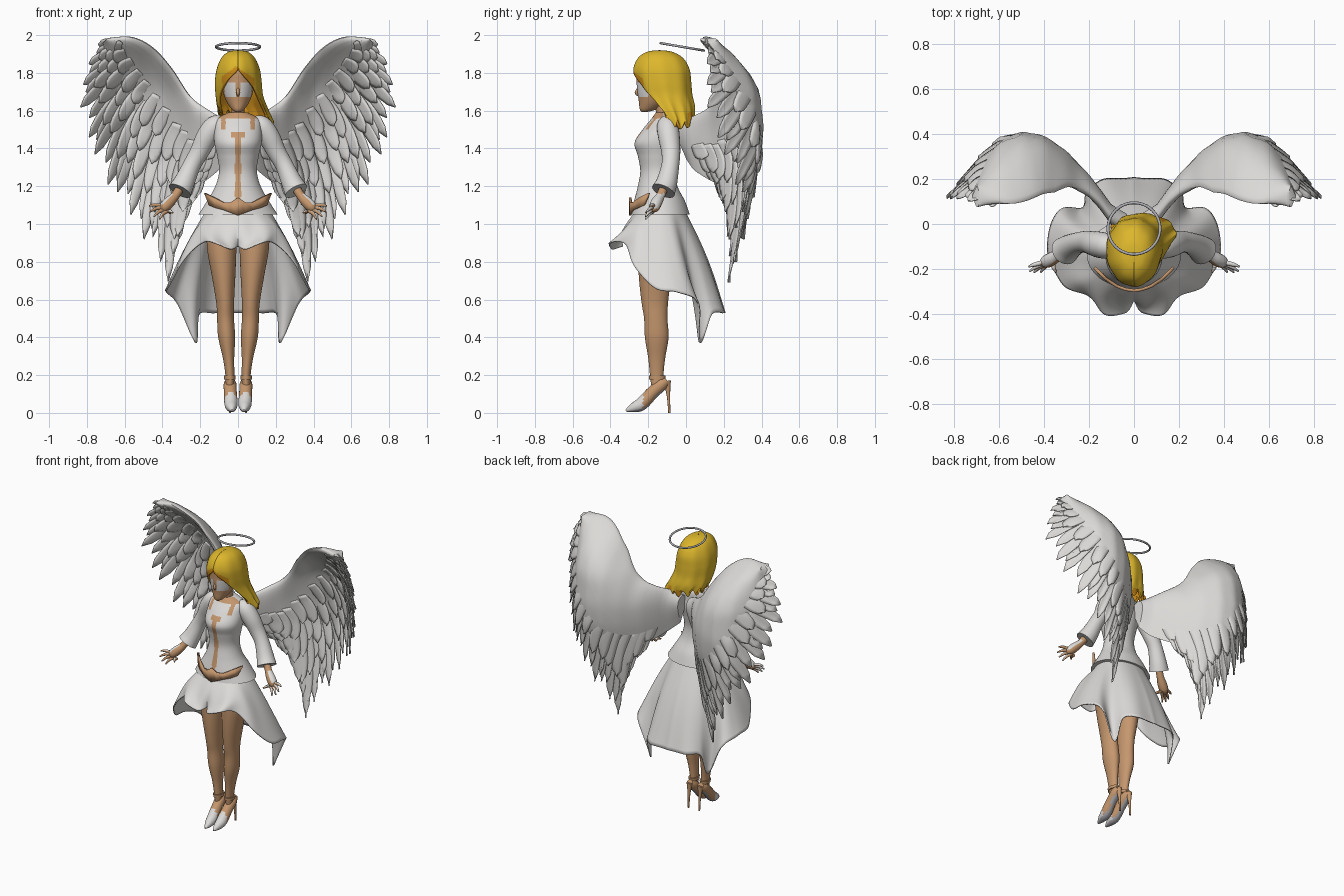
import bpy, bmesh, math
from mathutils import Vector

if "Cube" in bpy.data.objects:
    bpy.data.objects.remove(bpy.data.objects["Cube"])


def material(name, r, g, b):
    m = bpy.data.materials.new(name)
    m.diffuse_color = (r, g, b, 1)
    m.use_nodes = True
    m.node_tree.nodes["Principled BSDF"].inputs["Base Color"].default_value = m.diffuse_color
    return m


WHITE = material("white cloth", 0.72, 0.71, 0.69)
FEATHER = material("feather white", 0.71, 0.7, 0.68)
SKIN = material("skin tan", 0.56, 0.31, 0.155)
GOLD = material("hair gold", 0.72, 0.47, 0.025)
AMBER = material("hair amber", 0.62, 0.27, 0.01)
GREY = material("halo grey", 0.42, 0.42, 0.45)


def make(name, verts, faces, mats, rule=None, thick=0, inner=0, angle=50):
    """Mesh object with smooth shading, optional face colour rule and thickness."""
    me = bpy.data.meshes.new(name)
    me.from_pydata([tuple(v) for v in verts], [], faces)
    bm = bmesh.new()
    bm.from_mesh(me)
    bmesh.ops.recalc_face_normals(bm, faces=bm.faces)
    bm.to_mesh(me)
    bm.free()
    for m in mats:
        me.materials.append(m)
    if rule:
        for p in me.polygons:
            p.material_index = rule(p.center, p.normal)
    ob = bpy.data.objects.new(name, me)
    bpy.context.collection.objects.link(ob)
    if thick:
        mod = ob.modifiers.new("thickness", 'SOLIDIFY')
        mod.thickness = thick
        mod.material_offset = inner
        mod.material_offset_rim = inner
    bpy.ops.object.select_all(action='DESELECT')
    ob.select_set(True)
    bpy.context.view_layer.objects.active = ob
    bpy.ops.object.shade_smooth_by_angle(angle=math.radians(angle))
    return ob


def spline(pts, t):
    """Catmull-Rom point at t in 0..1 through tuples of any size."""
    n = len(pts) - 1
    f = min(max(t, 0), 1) * n
    i = min(int(f), n - 1)
    f -= i
    a, b, c, d = (pts[min(max(i + k, 0), n)] for k in (-1, 0, 1, 2))
    return [0.5 * (2 * q + (r - p) * f + (2 * p - 5 * q + 4 * r - s) * f * f
                   + (3 * q - p - 3 * r + s) * f ** 3) for p, q, r, s in zip(a, b, c, d)]


def lookup(table, x):
    """Piecewise linear value from (x, value) pairs."""
    if x <= table[0][0]:
        return table[0][1]
    for (a, p), (b, q) in zip(table, table[1:]):
        if x <= b:
            return p + (q - p) * (x - a) / (b - a)
    return table[-1][1]


def grid(rows, closed=True, caps=True):
    n, m = len(rows), len(rows[0])
    faces = [(i * m + j, i * m + (j + 1) % m, (i + 1) * m + (j + 1) % m, (i + 1) * m + j)
             for i in range(n - 1) for j in range(m if closed else m - 1)]
    if caps:
        faces += [tuple(range(m)), tuple(range((n - 1) * m, n * m))]
    return [v for r in rows for v in r], faces


def loft(name, rings, mats, rows=30, cols=32, rule=None):
    """Stack of horizontal ellipses given as (x, y, z, rx, ry)."""
    out = []
    for i in range(rows + 1):
        x, y, z, rx, ry = spline(rings, i / rows)
        out.append([(x + rx * math.sin(2 * math.pi * (j + .5) / cols),
                     y - ry * math.cos(2 * math.pi * (j + .5) / cols), z) for j in range(cols)])
    return make(name, *grid(out), mats, rule)


def tube(name, path, mats, rows=16, cols=16, rule=None):
    """Round tube through (x, y, z, radius) points."""
    pts = [spline(path, i / rows) for i in range(rows + 1)]
    out = []
    for i, p in enumerate(pts):
        t = (Vector(pts[min(i + 1, rows)][:3]) - Vector(pts[max(i - 1, 0)][:3])).normalized()
        u = t.cross(Vector((0.3, 1, 0.1))).normalized()
        w = t.cross(u)
        out.append([Vector(p[:3]) + abs(p[3]) * (u * math.cos(a) + w * math.sin(a))
                    for a in (2 * math.pi * j / cols for j in range(cols))])
    return make(name, *grid(out), mats, rule)


def side(s, pts):
    return [(s * p[0],) + tuple(p[1:]) for p in pts]


# Bodice with painted centre strip and neckline trim
def bodice_rule(c, n):
    x = abs(c.x)
    if c.y > -0.12:
        return 0
    strip = x < 0.016 and 1.1 < c.z < 1.48
    bar = x < 0.037 and 1.46 < c.z < 1.487
    trim = 0.066 < x < 0.09 and c.z > 1.5
    return 1 if strip or bar or trim or c.z > 1.558 else 0


loft("bodice", [(0, -.135, 1.05, .21, .155), (0, -.14, 1.12, .165, .135), (0, -.15, 1.2, .12, .105),
                (0, -.15, 1.28, .1, .092), (0, -.15, 1.36, .11, .105), (0, -.15, 1.43, .125, .122),
                (0, -.13, 1.5, .125, .1), (0, -.11, 1.555, .115, .075), (0, -.11, 1.59, .05, .05)],
     [WHITE, SKIN], 80, 120, bodice_rule)
loft("neck", [(0, -.11, 1.53, .055, .05), (0, -.12, 1.59, .036, .038), (0, -.14, 1.67, .038, .045)], [SKIN])

# Head with pale eye area
loft("head", [(0, -.222, 1.592, .012, .012), (0, -.2, 1.608, .034, .045), (0, -.17, 1.65, .062, .08),
              (0, -.155, 1.7, .08, .102), (0, -.15, 1.76, .088, .112), (0, -.145, 1.82, .085, .11),
              (0, -.14, 1.89, .03, .04)], [SKIN, WHITE], 44, 64,
     lambda c, n: 1 if c.y < -.2 and 1.672 < c.z < 1.745 and .011 < abs(c.x) < .07 else 0)
tube("nose", [(0, -.25, 1.725, .005), (0, -.262, 1.695, .01), (0, -.25, 1.678, .004)], [SKIN], 6, 8)

# Hair: a shell open at the face, leaning to one side below
HAIR = [(0, -.14, 1.92, .004, .004, 3.14), (0, -.14, 1.912, .05, .065, 3.14), (0, -.135, 1.88, .088, .118, 3.14),
        (0, -.13, 1.82, .114, .148, 3.14), (0, -.12, 1.75, .124, .147, 2.62), (.005, -.105, 1.68, .126, .138, 2.2),
        (.022, -.075, 1.61, .135, .122, 2.05), (.045, -.045, 1.545, .142, .09, 1.9)]
rows = []
for i in range(49):
    x, y, z, rx, ry, A = spline(HAIR, i / 48)
    A = min(A, 3.14)
    row = []
    for j in range(81):
        a = A * (j / 40 - 1)
        k = 1 + .025 * math.sin(a * 9) * i / 48
        drop = (i / 48) ** 6 * (.02 * math.sin(a * 13) - .03 * math.sin(a) + .008)
        row.append((x + rx * k * math.sin(a), y + ry * k * math.cos(a), z + drop))
    rows.append(row)
make("hair", *grid(rows, False, False), [GOLD, AMBER],
     lambda c, n: 1 if (c.z < 1.59 and math.sin(c.x * 70 + c.z * 20) > 0)
     or (c.z < 1.835 - .7 * abs(c.x + .01) and c.y < -.225) else 0, .014, 1)

# Halo
bpy.ops.mesh.primitive_torus_add(major_radius=.116, minor_radius=.0065, major_segments=64, minor_segments=10,
                                 location=(0, -.02, 1.938), rotation=(-.17, 0, 0))
halo = bpy.context.object
halo.name = "halo"
halo.data.materials.append(GREY)
bpy.ops.object.shade_smooth_by_angle(angle=math.radians(60))

# Skirt: waist ellipse blended through a bell to a hem that is short in front and long behind
HEM = [(0, -.34, .88), (.04, -.4, .87), (.13, -.4, .905), (.21, -.32, .89), (.32, -.27, .77), (.375, -.16, .66),
       (.385, -.04, .64), (.32, .07, .58), (.225, .075, .37), (.215, .14, .52), (.13, .2, .53), (0, .21, .53)]
rows = []
for i in range(25):
    v = i / 24
    row = []
    for j in range(144):
        u = j / 72 if j <= 72 else 2 - j / 72
        s = 1 if j <= 72 else -1
        d = Vector((math.sin(math.pi * u), -math.cos(math.pi * u), 0))
        hem = Vector(spline(HEM, u))
        bell = Vector((.37 * d.x, -.1 + .29 * d.y, hem.z))
        p = Vector((.17 * d.x, -.135 + .13 * d.y, 1.07)).lerp(bell.lerp(hem, v * v), v)
        p += d * ((.008 + .018 * u) * math.sin(math.pi * v) + .004 * v * math.sin(u * 44))
        row.append((s * p.x, p.y, p.z))
    rows.append(row)
make("skirt", *grid(rows, True, False), [WHITE], thick=.008)

# Winged belt ornament, bent around the hips
UP = [(-.18, 1.165), (-.13, 1.14), (-.08, 1.115), (-.04, 1.115), (0, 1.14)]
LOW = [(-.155, 1.1), (-.12, 1.085), (-.08, 1.075), (-.04, 1.06), (0, 1.045)]
UP, LOW = [a + [(-x, z) for x, z in a[-2::-1]] for a in (UP, LOW)]
make("belt_ornament", *grid([[(x, -.303 + 3.2 * x * x, z) for x, z in r] for r in (UP, LOW)], False, False),
     [SKIN], thick=.014)

# Wing surface depth, forward curl and outlines, in x and z
DEPTH = [(0, -.02), (.1, .04), (.2, .18), (.3, .285), (.4, .36), (.5, .39), (.6, .37), (.7, .28), (.83, .13)]
CUP = [(.65, .65), (.8, .72), (1.1, .88), (1.35, 1), (1.5, 1), (1.7, .9), (1.8, .77), (1.9, .6), (2, .38)]
CURL = [(.15, 0), (.25, .045), (.35, .085), (.5, .07), (.6, .04), (.7, 0)]
LEAD = [(.03, 1.53), (.15, 1.6), (.25, 1.675), (.35, 1.825), (.45, 1.935), (.56, 1.99), (.69, 1.985)]
TRAIL = [(.04, 1.34), (.17, 1.23), (.28, 1.18), (.42, 1.21), (.54, 1.36), (.66, 1.62), (.72, 1.955)]
BASES = [(.6, 1.93), (.5, 1.87), (.4, 1.76), (.28, 1.6), (.2, 1.52), (.13, 1.46)]
TIPS = [(.74, 1.955), (.79, 1.85), (.82, 1.74), (.835, 1.62), (.79, 1.46), (.76, 1.37), (.69, 1.21), (.64, 1.17),
        (.57, 1.05), (.5, .92), (.45, .93), (.41, .8), (.37, .69), (.34, .88), (.29, 1.0), (.22, 1.14)]


def depth(x, z):
    below = max(0, lookup(LEAD, x) - z)
    return lookup(DEPTH, x) * lookup(CUP, z) - lookup(CURL, x) * math.exp(-(below / .11) ** 1.5)


def feathers(name, s, count, reach, width, off, start=0.0):
    """One layer of overlapping pointed feathers fanned along the wing."""
    verts, faces = [], []
    for i in range(count):
        t = i / (count - 1)
        b, p = Vector(spline(BASES, t)), Vector(spline(TIPS, t))
        if reach == 1 and i % 2:
            p = b.lerp(p, .92)
        b, p = b.lerp(p, start), b.lerp(p, reach + (.04 if i % 2 and reach < 1 else 0))
        d = p - b
        n = Vector((d.y, -d.x)).normalized()
        rows = []
        for k in range(10):
            q = k / 9
            c = b + d * q + n * (-.05 * d.length * math.sin(math.pi * q))
            w = width * (.65 + .35 * q) * math.sqrt(max(0, 1 - q ** 3.5)) + .001
            row = []
            for e in (-1, -.5, 0, .5, 1):
                g = c + n * w * e
                y = depth(g.x, g.y) + off + .006 * e - .007 * (1 - abs(e)) * (1 if off <= 0 else -1)
                row.append((s * g.x, y, g.y))
            rows.append(row)
        v, f = grid(rows, False, False)
        faces += [tuple(a + len(verts) for a in q) for q in f]
        verts += v
    make(name, verts, faces, [FEATHER], thick=.005)


for s, tag in ((-1, "right"), (1, "left")):
    # Wing: padded arm and membrane
    rows = []
    for i in range(41):
        a, b = Vector(spline(LEAD, i / 40)), Vector(spline(TRAIL, i / 40))
        row = []
        for j in range(32):
            ang = 2 * math.pi * j / 32
            v = (1 - math.cos(ang)) / 2
            g = a.lerp(b, v)
            row.append((s * g.x, depth(g.x, g.y) + math.sin(ang) * (.06 * (1 - v) + .008), g.y))
        rows.append(row)
    make(tag + "_wing_body", *grid(rows), [FEATHER])
    # Wing: flight feathers and covert rows on both sides
    feathers(tag + "_flight_feathers", s, 31, 1, .037, 0, .1)
    feathers(tag + "_secondary_feathers", s, 19, .74, .044, -.014, .15)
    feathers(tag + "_middle_coverts", s, 16, .55, .043, -.027, .15)
    feathers(tag + "_small_coverts", s, 13, .37, .042, -.04, .12)
    feathers(tag + "_back_coverts", s, 17, .72, .044, .011, .25)

    # Sleeve, forearm and hand, pale on the outer back of the hand
    def hand_rule(c, n):
        return 1 if c.z < 1.16 and n.x * s * .55 + n.z * .8 + n.y * .25 > .4 else 0

    tube(tag + "_sleeve", side(s, [(.08, -.1, 1.54, .035), (.12, -.098, 1.52, .056), (.165, -.09, 1.46, .057),
                                   (.205, -.08, 1.38, .05), (.245, -.083, 1.31, .047), (.285, -.102, 1.22, .056),
                                   (.308, -.12, 1.175, .064)]), [WHITE], 24, 24)
    tube(tag + "_forearm", side(s, [(.27, -.09, 1.26, .03), (.325, -.13, 1.16, .023), (.365, -.155, 1.115, .03),
                                    (.395, -.17, 1.085, .027), (.41, -.18, 1.07, .008)]),
         [SKIN, WHITE], rule=hand_rule)
    for k, tip in enumerate([(.47, -.19, 1.095), (.465, -.21, 1.065), (.445, -.215, 1.04),
                             (.415, -.215, 1.025), (.345, -.215, 1.06)]):
        b = Vector((.4 - .01 * k, -.17, 1.095 - .008 * k))
        m = b.lerp(Vector(tip), .5) + Vector((.006, 0, .006))
        tube(f"{tag}_finger_{k + 1}", side(s, [(*b, .011), (*m, .0095), (*tip, .004)]), [SKIN, WHITE], 8, 8, hand_rule)

    # Leg, shoe, strap and heel
    loft(tag + "_leg", side(s, [(.085, -.16, 1.0, .08, .09), (.086, -.165, .87, .078, .09),
                                (.076, -.165, .72, .062, .085), (.068, -.165, .58, .047, .07),
                                (.066, -.16, .5, .045, .062), (.06, -.155, .4, .045, .063),
                                (.05, -.155, .29, .03, .045), (.043, -.155, .2, .024, .036),
                                (.043, -.15, .14, .022, .034)]), [SKIN])
    tube(tag + "_foot", side(s, [(.042, -.1, .17, .022), (.042, -.13, .15, .034), (.04, -.18, .105, .034),
                                 (.037, -.235, .048, .035), (.034, -.28, .027, .025), (.032, -.318, .012, .006)]),
         [SKIN, WHITE, GREY], 24, 20, lambda c, n: 2 if n.z < -.6 else 1 if c.y < -.225 else 0)
    tube(tag + "_heel", side(s, [(.042, -.1, .17, .02), (.042, -.093, .09, .009), (.042, -.088, 0, .006)]), [SKIN], 8, 10)
    loft(tag + "_ankle_strap", side(s, [(.043, -.153, .178, .03, .043), (.043, -.153, .198, .031, .044)]), [SKIN], 2)
